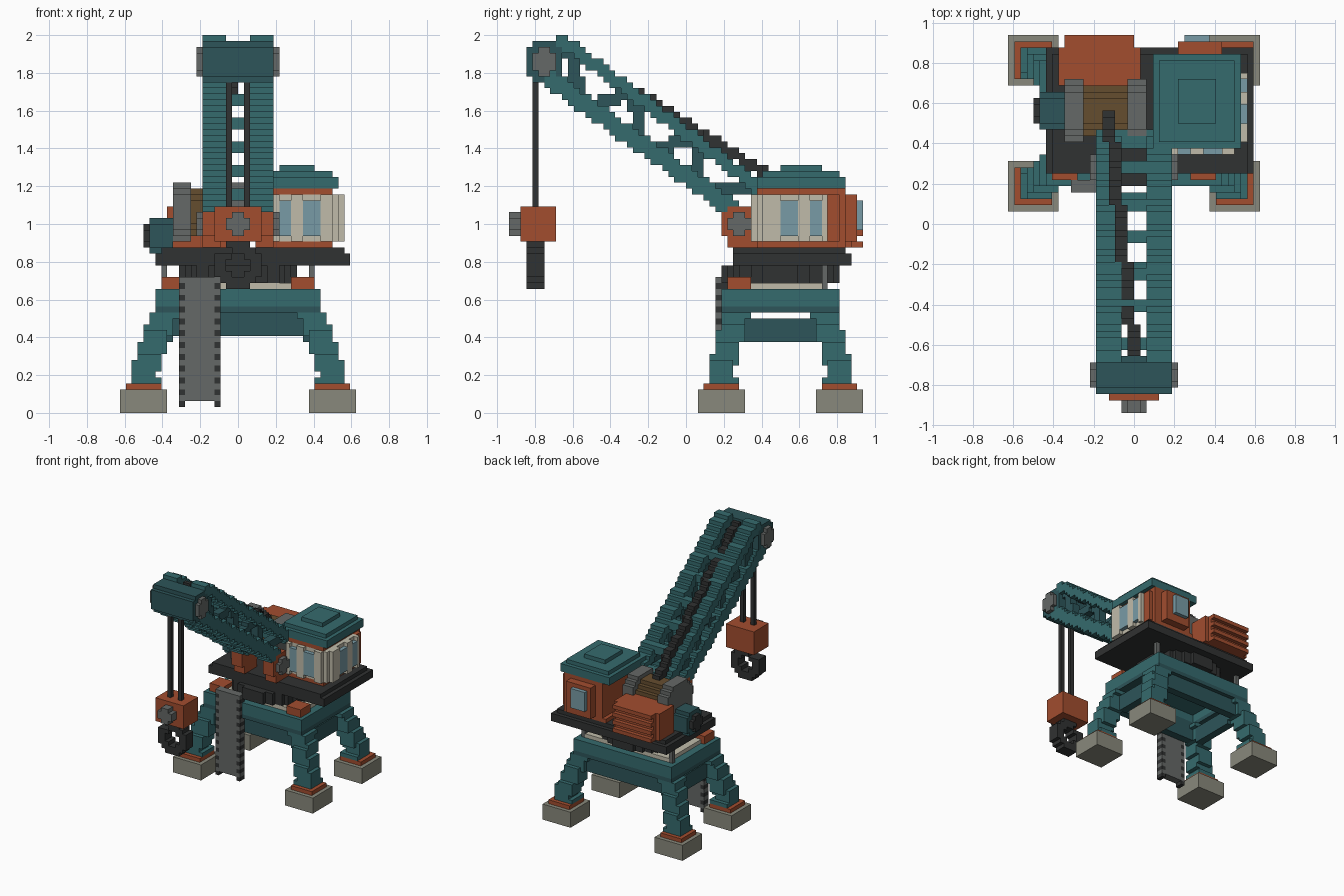
import bpy, bmesh
from mathutils import Vector

if "Cube" in bpy.data.objects:
    bpy.data.objects.remove(bpy.data.objects["Cube"])

V = 1 / 32  # block size

COLOURS = {
    "teal": (0.036, 0.145, 0.155), "dark_teal": (0.026, 0.09, 0.1),
    "orange": (0.36, 0.075, 0.028), "dark": (0.03, 0.032, 0.032),
    "cream": (0.53, 0.5, 0.4), "concrete": (0.25, 0.25, 0.2),
    "grey": (0.13, 0.14, 0.135), "brown": (0.13, 0.075, 0.028),
    "glass": (0.19, 0.33, 0.38)}
MATS = {}
for key, c in COLOURS.items():
    MATS[key] = bpy.data.materials.new(key)
    MATS[key].diffuse_color = (*c, 1)


def box(x0, x1, y0, y1, z0, z1):
    return {(x, y, z) for x in range(x0, x1) for y in range(y0, y1) for z in range(z0, z1)}


def line(p, q, size):
    """Sweep a block from corner p to corner q."""
    p, q = Vector(p), Vector(q)
    n = int(max(abs(c) for c in q - p))
    cells = set()
    for i in range(n + 1):
        x, y, z = (round(c) for c in p.lerp(q, i / max(n, 1)))
        cells |= box(x, x + size[0], y, y + size[1], z, z + size[2])
    return cells


def disc(axis, a0, a1, cu, cv, r):
    """Stepped cylinder; (cu, cv) is the centre in the two other axes."""
    cells = set()
    k = int(r) + 2
    for u in range(int(cu) - k, int(cu) + k):
        for v in range(int(cv) - k, int(cv) + k):
            if (u + .5 - cu) ** 2 + (v + .5 - cv) ** 2 <= r * r:
                for a in range(a0, a1):
                    c = [u, v]
                    c.insert(axis, a)
                    cells.add(tuple(c))
    return cells


def mx(cells):
    return cells | {(-1 - x, y, z) for x, y, z in cells}


def my(cells):  # mirror about the portal centre
    return cells | {(x, 31 - y, z) for x, y, z in cells}


def part(name, cells, colour):
    """Skin a set of blocks and merge the flat faces."""
    bm = bmesh.new()
    verts = {}
    for cell in cells:
        for ax in range(3):
            for side in (0, 1):
                nb = list(cell)
                nb[ax] += 2 * side - 1
                if tuple(nb) in cells:
                    continue
                quad = []
                for du, dv in ((0, 0), (1, 0), (1, 1), (0, 1)):
                    co = list(cell)
                    co[ax] += side
                    co[(ax + 1) % 3] += du
                    co[(ax + 2) % 3] += dv
                    co = tuple(co)
                    if co not in verts:
                        verts[co] = bm.verts.new(Vector(co) * V)
                    quad.append(verts[co])
                bm.faces.new(quad if side else quad[::-1])
    bmesh.ops.dissolve_limit(bm, angle_limit=0.01, verts=bm.verts[:], edges=bm.edges[:])
    me = bpy.data.meshes.new(name)
    bm.to_mesh(me)
    bm.free()
    me.materials.append(MATS[colour])
    bpy.context.collection.objects.link(bpy.data.objects.new(name, me))


# Feet and legs
part("footings", mx(my(box(12, 20, 2, 10, 0, 4))), "concrete")
part("foot_plates", mx(my(box(13, 19, 3, 9, 4, 5))), "orange")
leg = box(-18, -13, 4, 9, 5, 6) | line((-18, 4, 5), (-15, 6, 14), (4, 4, 3))
leg |= box(-15, -10, 6, 11, 16, 17)
part("legs", mx(my(leg)), "teal")

# Portal frame and braces
hollow = box(-11, 11, 9, 23, 17, 20)
part("portal_frame", box(-14, 14, 6, 26, 18, 21) - hollow, "teal")
part("frame_lower_trim", box(-14, 14, 6, 26, 17, 18) - hollow, "dark_teal")
part("leg_braces", mx(box(11, 13, 10, 22, 12, 16)) | my(box(-11, 11, 7, 9, 13, 17)), "dark_teal")
part("walkway", box(-12, 12, 8, 24, 21, 22), "cream")
part("corner_blocks", mx(box(9, 13, 7, 11, 21, 23)), "orange")
part("railing_posts", mx(box(12, 13, 23, 24, 21, 25)), "grey")

# Access ladder
part("ladder_panel", box(-9, -4, 5, 7, 2, 23), "grey")
teeth, gaps = set(), set()
for z in range(1, 23):
    row = box(-10, -9, 5, 7, z, z + 1) | box(-4, -3, 5, 7, z, z + 1)
    if z % 2:
        teeth |= row
    else:
        gaps |= row
part("ladder_teeth", teeth, "dark")
part("ladder_edges", gaps, "grey")

# Slewing ring and deck
part("slewing_ring", disc(2, 22, 25, 0, 16, 10), "dark")
part("deck", box(-14, 19, 8, 28, 25, 27) | box(-13, 18, 8, 27, 27, 28), "dark")

# Cab
part("cab_body", box(4, 16, 12, 27, 28, 29) | box(5, 16, 13, 27, 29, 37) | box(5, 16, 12, 27, 37, 38)
     | box(16, 17, 24, 26, 29, 37) | box(7, 14, 27, 29, 29, 37), "orange")
shell = box(6, 17, 12, 24, 29, 37) - box(6, 16, 13, 24, 29, 37)
for a, b in ((13, 16), (19, 21), (23, 24)):
    shell |= box(17, 18, a, b, 29, 37)
for a, b in ((6, 7), (9, 11), (14, 16)):
    shell |= box(a, b, 11, 12, 29, 37)
part("window_frames", shell, "cream")
part("windows", box(17, 18, 16, 19, 30, 36) | box(17, 18, 21, 23, 30, 36) | box(7, 9, 11, 12, 30, 36)
     | box(11, 14, 11, 12, 30, 36) | box(8, 12, 29, 30, 31, 36), "glass")
part("cab_roof", box(3, 17, 12, 27, 38, 40) | box(4, 16, 13, 26, 40, 41)
     | box(7, 13, 16, 23, 41, 42), "teal")

# Engine house with louvres, and side motor
engine = box(-12, 1, 22, 28, 28, 35) | box(-11, 0, 28, 29, 28, 35)
for z in (28, 30, 32, 34):
    engine |= box(-11, 0, 29, 30, z, z + 1)
part("engine_house", engine, "orange")
part("side_motor", disc(0, -15, -11, 18, 30, 3.4), "dark_teal")
part("motor_cap", disc(0, -16, -15, 18, 30, 2), "dark")

# Winch
part("winch_drum", disc(0, -8, -1, 18, 34, 4.3), "brown")
part("winch_flanges", disc(0, -11, -8, 18, 34, 5.2) | disc(0, -1, 2, 18, 34, 5.2), "grey")

# Boom pivot
part("pivot_brackets", mx(disc(0, 3, 6, 9, 32, 3.2) | box(3, 6, 7, 12, 28, 31)), "orange")
part("pivot_pin", mx(disc(0, 6, 7, 9, 32, 2)), "grey")

# Boom chords, lacing and rungs
low = (Vector((2, -24, 55)), Vector((2, 7, 33)))
top = (Vector((2, -22, 62)), Vector((2, 13, 36)))
chords = mx(line(*low, (4, 2, 3)) | line(*top, (4, 2, 2)))
part("boom_chords", chords, "teal")
shift = Vector((1, 0, 0))
lacing, rungs = set(), set()
N = 6
for i in range(N):
    a, b = (low, top) if i % 2 else (top, low)
    p = a[0].lerp(a[1], 0.03 + 0.94 * i / N)
    q = b[0].lerp(b[1], 0.03 + 0.94 * (i + 1) / N)
    lacing |= line(p + shift, q + shift, (2, 2, 2))
for z in range(36, 60, 4):
    for a, b in (low, top):
        y = round(a.y + (b.y - a.y) * (z - a.z) / (b.z - a.z))
        if y > -25:
            rungs |= box(-2, 2, y, y + 2, z, z + 2)
rungs |= box(-3, 5, 12, 15, 36, 38)
part("boom_lacing", mx(lacing) - chords, "dark_teal")
part("boom_rungs", rungs - chords, "teal")

# Boom head
part("boom_head", disc(0, -6, 6, -24, 59.5, 3.4), "dark_teal")
part("head_sheaves", mx(disc(0, 6, 7, -24, 59.5, 2.45)), "grey")

# Cables
part("luffing_cable", line((-5, 17, 37), (-1, -21, 61), (2, 1, 2)), "dark")
part("hoist_cables", mx(box(1, 2, -26, -25, 35, 58)), "dark")

# Hook block and hook
part("hook_block", box(-4, 4, -28, -22, 29, 35), "orange")
part("hook_pin", disc(1, -30, -28, 0, 32, 2), "grey")
hook = disc(1, -27, -24, 0, 25, 4.2) - disc(1, -27, -24, 0, 25, 1.6)
hook -= box(-4, -1, -27, -24, 27, 28)
part("hook", hook | box(-1, 2, -27, -24, 28, 29), "dark")

for m in bpy.data.materials:
    if m.users and not m.is_grease_pencil:
        m.use_nodes = True
        m.node_tree.nodes["Principled BSDF"].inputs["Base Color"].default_value = m.diffuse_color
